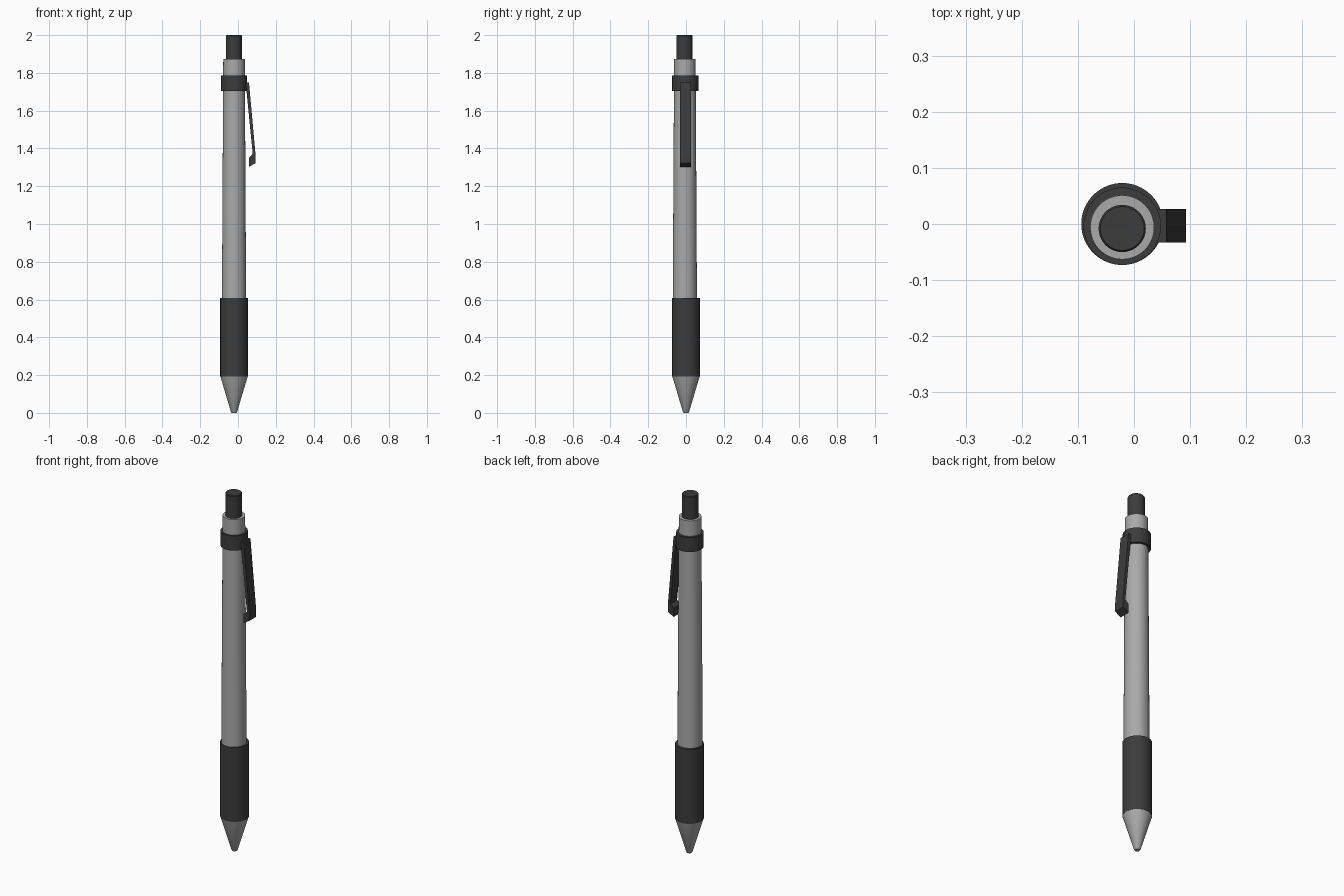
import bpy, bmesh, math

if "Cube" in bpy.data.objects:
    bpy.data.objects.remove(bpy.data.objects["Cube"])

CX = -0.021  # pen axis in x; the clip sticks out towards +x
SEGS = 64


def make_material(name, value):
    m = bpy.data.materials.new(name)
    m.diffuse_color = (value, value, value, 1)
    m.use_nodes = True
    m.node_tree.nodes["Principled BSDF"].inputs["Base Color"].default_value = m.diffuse_color
    return m


dark = make_material("dark_rubber", 0.045)
silver = make_material("silver_metal", 0.4)


def add_object(name, bm, mat):
    bmesh.ops.recalc_face_normals(bm, faces=bm.faces)
    mesh = bpy.data.meshes.new(name)
    bm.to_mesh(mesh)
    bm.free()
    ob = bpy.data.objects.new(name, mesh)
    bpy.context.collection.objects.link(ob)
    mesh.materials.append(mat)
    return ob


def turned(name, profile, cy, mat):
    """Closed solid of revolution from (radius, z) points."""
    bm = bmesh.new()
    rings = [[bm.verts.new((CX + r * math.cos(2 * math.pi * i / SEGS),
                            cy + r * math.sin(2 * math.pi * i / SEGS), z))
              for i in range(SEGS)] for r, z in profile]
    for a, b in zip(rings, rings[1:]):
        for i in range(SEGS):
            j = (i + 1) % SEGS
            bm.faces.new((a[i], a[j], b[j], b[i]))
    bm.faces.new(rings[0])
    bm.faces.new(rings[-1])
    ob = add_object(name, bm, mat)
    bpy.ops.object.select_all(action='DESELECT')
    ob.select_set(True)
    bpy.context.view_layer.objects.active = ob
    bpy.ops.object.shade_smooth_by_angle(angle=math.radians(30))
    return ob


# Writing end
turned("tip_cone", [(0.013, 0), (0.016, 0.004), (0.072, 0.192)], 0, silver)
turned("grip", [(0.073, 0.192), (0.073, 0.607)], 0, dark)

# Tapered barrel with ring and push button
turned("barrel", [(0.064, 0.6), (0.057, 1.873)], -0.006, silver)
turned("clip_ring", [(0.069, 1.705), (0.069, 1.787)], -0.004, dark)
turned("push_button", [(0.042, 1.865), (0.042, 1.996), (0.039, 2.0)], -0.008, dark)

# Clip: side outline in x, z extruded along y
outline = [(0.042, 1.75), (0.058, 1.75), (0.093, 1.365), (0.093, 1.322),
           (0.057, 1.302), (0.057, 1.35), (0.078, 1.37), (0.044, 1.715)]
bm = bmesh.new()
face = bm.faces.new([bm.verts.new((x, -0.033, z)) for x, z in outline])
ext = bmesh.ops.extrude_face_region(bm, geom=[face], use_keep_orig=True)
bmesh.ops.translate(bm, vec=(0, 0.06, 0),
                    verts=[v for v in ext["geom"] if isinstance(v, bmesh.types.BMVert)])
add_object("pocket_clip", bm, dark)
